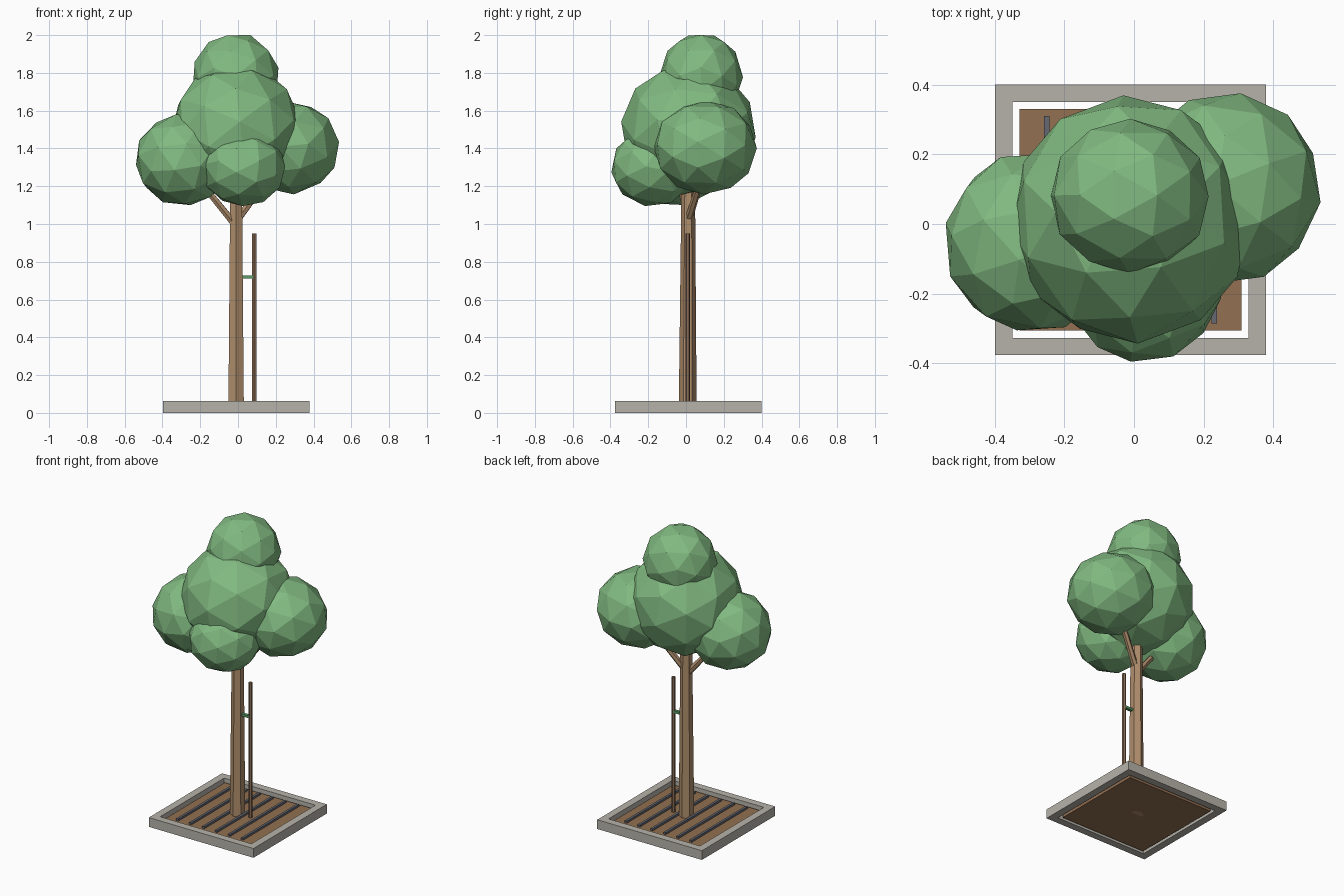
import bpy
import bmesh
from math import radians, sqrt
from mathutils import Vector, Euler, Matrix

default = bpy.data.objects.get("Cube")
if default:
    bpy.data.objects.remove(default, do_unlink=True)

CX, CY = -0.01, 0.012  # planter centre


def material(name, rgb):
    m = bpy.data.materials.new(name)
    m.use_nodes = True
    m.diffuse_color = (*rgb, 1)
    m.node_tree.nodes["Principled BSDF"].inputs["Base Color"].default_value = (*rgb, 1)
    return m


leaf = material("leaf green", (0.22, 0.49, 0.22))
bark = material("bark", (0.43, 0.27, 0.15))
stake_wood = material("stake wood", (0.25, 0.15, 0.09))
concrete = material("concrete", (0.47, 0.45, 0.40))
soil_mat = material("soil", (0.29, 0.16, 0.083))
iron = material("iron", (0.13, 0.14, 0.17))
tie_mat = material("tie green", (0.10, 0.33, 0.13))


def add_object(name, bm, mat):
    mesh = bpy.data.meshes.new(name)
    bm.to_mesh(mesh)
    bm.free()
    mesh.materials.append(mat)
    ob = bpy.data.objects.new(name, mesh)
    bpy.context.collection.objects.link(ob)
    return ob


def box(name, centre, size, mat):
    bm = bmesh.new()
    bmesh.ops.create_cube(bm, size=1)
    bmesh.ops.scale(bm, vec=size, verts=bm.verts)
    bmesh.ops.translate(bm, vec=centre, verts=bm.verts)
    return add_object(name, bm, mat)


def rod(name, start, end, r1, r2, mat, sides=6):
    """Tapered straight rod between two points."""
    a, b = Vector(start), Vector(end)
    bm = bmesh.new()
    bmesh.ops.create_cone(bm, cap_ends=True, segments=sides, radius1=r1,
                          radius2=r2, depth=(b - a).length)
    turn = Vector((0, 0, 1)).rotation_difference(b - a).to_matrix().to_4x4()
    bm.transform(Matrix.Translation((a + b) / 2) @ turn)
    return add_object(name, bm, mat)


def blob(name, centre, half, angles):
    """Faceted leaf clump, turned and then fitted to its half sizes."""
    bm = bmesh.new()
    bmesh.ops.create_icosphere(bm, subdivisions=2, radius=1)
    bm.transform(Euler([radians(a) for a in angles]).to_matrix().to_4x4())
    for axis in range(3):
        reach = max(v.co[axis] for v in bm.verts)
        for v in bm.verts:
            v.co[axis] = v.co[axis] / reach * half[axis] + centre[axis]
    return add_object(name, bm, leaf)


# Planter: square concrete rim, soil bed and grate bars
bm = bmesh.new()
bmesh.ops.create_circle(bm, cap_ends=True, segments=4, radius=0.388 * sqrt(2))
bm.transform(Matrix.Translation((CX, CY, 0.031)) @ Matrix.Rotation(radians(45), 4, "Z"))
bm.faces.ensure_lookup_table()
middle = bm.faces[0]
bmesh.ops.inset_individual(bm, faces=[middle], thickness=0.07)
bmesh.ops.delete(bm, geom=[middle], context="FACES")
rim = add_object("planter_rim", bm, concrete)
solid = rim.modifiers.new("thickness", "SOLIDIFY")
solid.thickness = 0.062
solid.offset = 0

box("soil_bed", (CX, CY, 0.0225), (0.636, 0.636, 0.045), soil_mat)
for i in range(6):
    box(f"grate_bar_{i + 1}", (CX + (i - 2.5) * 0.096, CY, 0.051),
        (0.016, 0.595, 0.016), iron)

# Trunk and branches
rod("trunk", (CX, CY - 0.003, 0), (CX, CY, 1.3), 0.0475, 0.035, bark)
rod("right_branch", (-0.01, 0.01, 0.99), (-0.23, -0.03, 1.26), 0.021, 0.016, bark)
rod("left_branch", (-0.005, 0.012, 1.02), (0.18, 0.09, 1.27), 0.021, 0.016, bark)

# Support stake and tie
rod("support_stake", (0.086, 0.009, 0.04), (0.086, 0.009, 0.95), 0.0125, 0.0125, stake_wood)
box("stake_tie", (0.045, 0.009, 0.72), (0.085, 0.02, 0.016), tie_mat)

# Leaf clumps
blob("main_crown", (CX, 0.013, 1.5), (0.347, 0.356, 0.345), (10, 25, 40))
blob("top_crown", (-0.012, 0.08, 1.78), (0.226, 0.222, 0.22), (35, 10, 15))
blob("right_crown", (-0.29, -0.052, 1.34), (0.25, 0.253, 0.24), (20, 50, 5))
blob("left_crown", (0.265, 0.102, 1.405), (0.27, 0.273, 0.248), (50, 15, 70))
blob("front_crown", (0.028, -0.175, 1.3), (0.222, 0.22, 0.205), (15, 35, 60))
